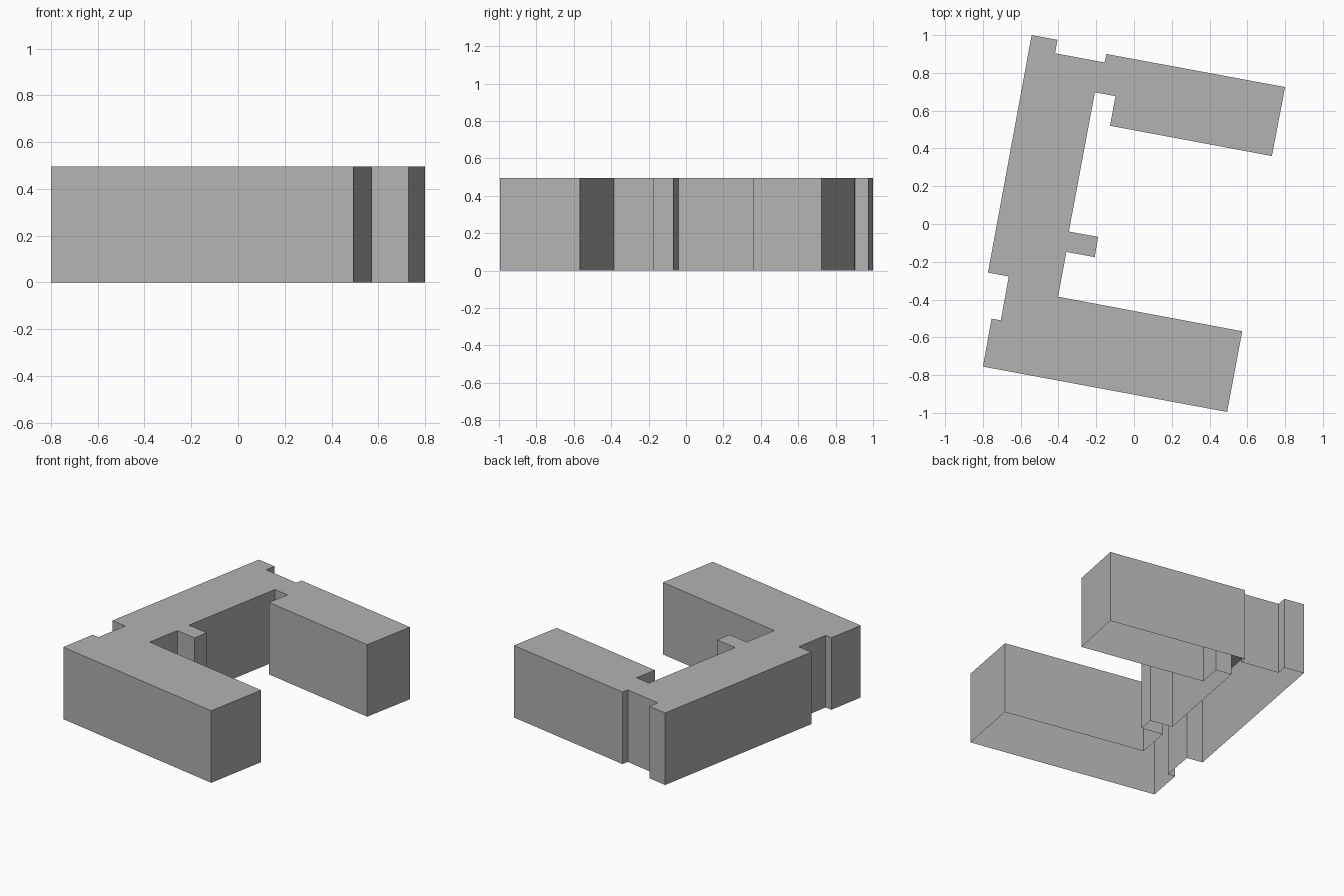
import bpy
import bmesh

if "Cube" in bpy.data.objects:
    bpy.data.objects.remove(bpy.data.objects["Cube"])

HEIGHT = 0.495

# Footprint of the building, counter-clockwise from the south-west corner
FOOTPRINT = [
    (-0.80, -0.755), (0.493, -0.995), (0.573, -0.568),   # south wing
    (-0.402, -0.385), (-0.358, -0.148),                  # courtyard corner
    (-0.208, -0.175), (-0.19, -0.068), (-0.345, -0.04),  # courtyard porch
    (-0.207, 0.697), (-0.098, 0.677), (-0.127, 0.52),    # north courtyard notch
    (0.73, 0.36), (0.80, 0.725), (-0.146, 0.90),         # north wing
    (-0.156, 0.855), (-0.418, 0.904), (-0.405, 0.975),   # north recess
    (-0.542, 1.0), (-0.773, -0.257),                     # long west wall
    (-0.663, -0.278), (-0.705, -0.51), (-0.754, -0.501), # west recess
]

# Plaster material
grey = bpy.data.materials.new("light_grey")
grey.diffuse_color = (0.45, 0.45, 0.45, 1.0)
grey.use_nodes = True
grey.node_tree.nodes["Principled BSDF"].inputs["Base Color"].default_value = grey.diffuse_color

# Outer walls and flat roof, open underneath
bm = bmesh.new()
low = [bm.verts.new((x, y, 0.0)) for x, y in FOOTPRINT]
high = [bm.verts.new((x, y, HEIGHT)) for x, y in FOOTPRINT]
count = len(FOOTPRINT)
for i in range(count):
    j = (i + 1) % count
    bm.faces.new((low[i], low[j], high[j], high[i]))
roof = bm.faces.new(high)
bm.normal_update()
bmesh.ops.triangulate(bm, faces=[roof])

mesh = bpy.data.meshes.new("building_shell")
bm.to_mesh(mesh)
bm.free()
mesh.materials.append(grey)
building = bpy.data.objects.new("building_shell", mesh)
bpy.context.collection.objects.link(building)
